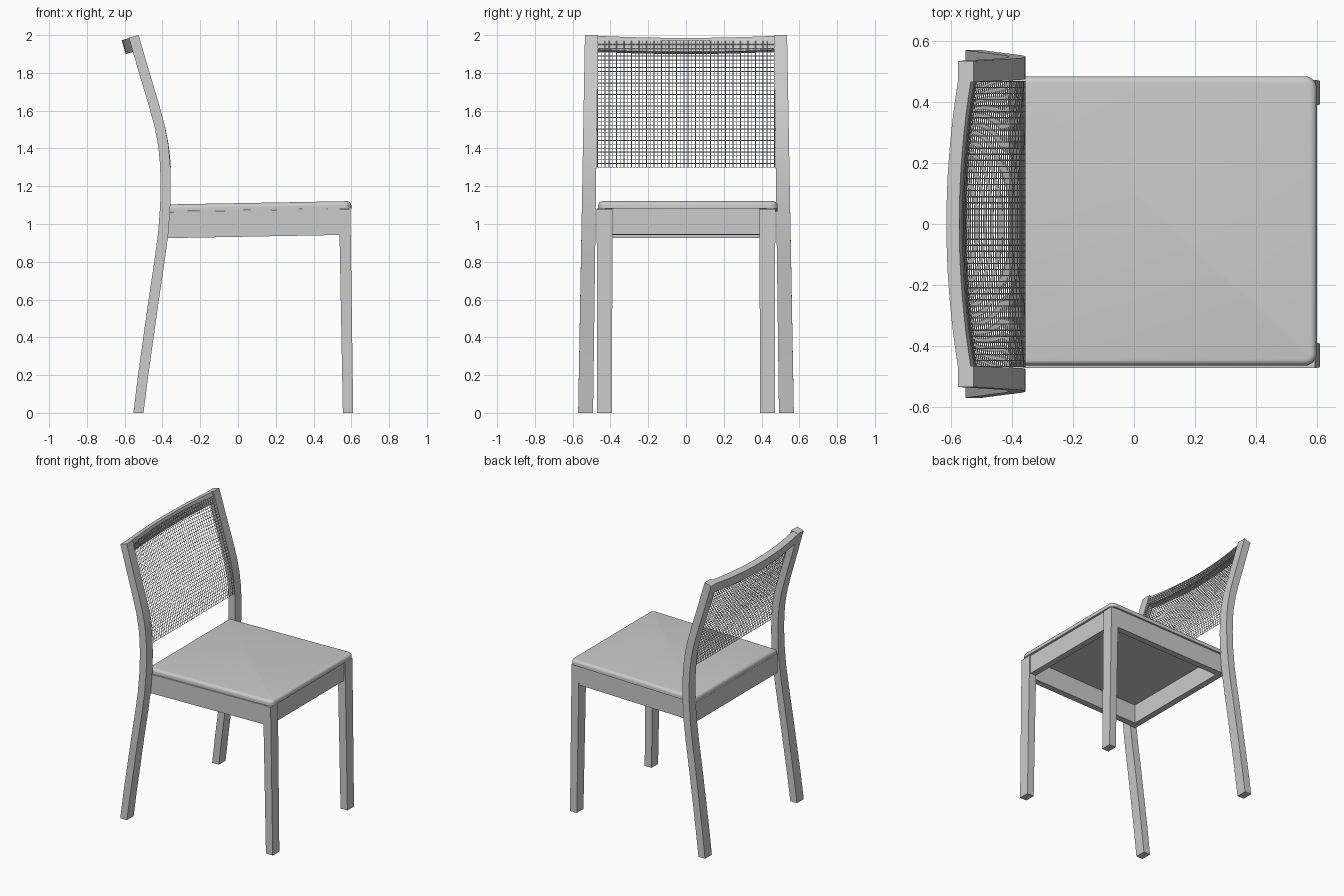
import bpy, bmesh
from mathutils import Vector

if "Cube" in bpy.data.objects:
    bpy.data.objects.remove(bpy.data.objects["Cube"], do_unlink=True)

# Side curve of the back posts: (height, x of the centre line)
CURVE = [(0, -0.527), (0.2, -0.502), (0.4, -0.474), (0.6, -0.446), (0.8, -0.416),
         (0.95, -0.396), (1.1, -0.385), (1.22, -0.383), (1.32, -0.386), (1.42, -0.396),
         (1.52, -0.415), (1.64, -0.448), (1.8, -0.496), (1.993, -0.552)]
BOW = 0.045
CANE_LOW, CANE_HIGH, CANE_SIDE = 1.3, 1.97, 0.468


def post_x(z):
    for (z0, x0), (z1, x1) in zip(CURVE, CURVE[1:]):
        if z <= z1:
            return x0 + (x1 - x0) * (z - z0) / (z1 - z0)
    return CURVE[-1][1]


def post_normal(z):
    a, b = max(z - 0.06, 0), min(z + 0.06, 1.993)
    return Vector((b - a, 0, post_x(a) - post_x(b))).normalized()


def add_mesh(name, bm, mirrored=False):
    bmesh.ops.recalc_face_normals(bm, faces=bm.faces)
    mesh = bpy.data.meshes.new(name)
    bm.to_mesh(mesh)
    bm.free()
    obj = bpy.data.objects.new(name, mesh)
    bpy.context.collection.objects.link(obj)
    if mirrored:
        mod = obj.modifiers.new("Mirror", 'MIRROR')
        mod.use_axis = (False, True, False)
    return obj


def loft(name, rings, mirrored=False):
    """Skin a row of four-cornered sections and cap both ends."""
    bm = bmesh.new()
    loops = [[bm.verts.new(p) for p in ring] for ring in rings]
    for low, high in zip(loops, loops[1:]):
        for i in range(4):
            j = (i + 1) % 4
            bm.faces.new((low[i], low[j], high[j], high[i]))
    bm.faces.new(loops[0])
    bm.faces.new(loops[-1])
    return add_mesh(name, bm, mirrored)


def smooth(obj):
    bpy.ops.object.select_all(action='DESELECT')
    obj.select_set(True)
    bpy.context.view_layer.objects.active = obj
    bpy.ops.object.shade_smooth_by_angle(angle=0.6)


def section_z(x0, x1, y0, y1, z):
    return [(x0, y0, z), (x1, y0, z), (x1, y1, z), (x0, y1, z)]


def section_x(x, y0, y1, z0, z1):
    return [(x, y0, z0), (x, y1, z0), (x, y1, z1), (x, y0, z1)]


# Curved back legs, rising into the backrest posts
rings = []
for z, x in CURVE:
    n = post_normal(z) * 0.027
    t = z / 2
    inner, outer = 0.492 - 0.026 * t, 0.571 - 0.036 * t
    ring = [Vector((x, y, z)) + n * s
            for s, y in ((-1, inner), (1, inner), (1, outer), (-1, outer))]
    if z == 0:
        for p in ring:
            p.z = 0
    rings.append(ring)
smooth(loft("back_legs", rings, True))

# Front legs
loft("front_legs", [section_z(0.555, 0.61, 0.393, 0.47, 0),
                    section_z(0.535, 0.595, 0.388, 0.473, 1.08)], True)

# Seat frame
loft("side_aprons", [section_x(-0.385, 0.425, 0.472, 0.925, 1.064),
                     section_x(0.54, 0.425, 0.472, 0.942, 1.082)], True)
loft("front_apron", [section_x(0.54, -0.39, 0.39, 0.943, 1.082),
                     section_x(0.585, -0.39, 0.39, 0.945, 1.083)])
loft("rear_apron", [section_x(-0.41, -0.475, 0.475, 0.925, 1.064),
                    section_x(-0.365, -0.475, 0.475, 0.926, 1.065)])

# Seat pad: rounded front corners, soft top edge, gentle rise to the front
bm = bmesh.new()
bmesh.ops.create_cube(bm, size=1)
for v in bm.verts:
    v.co = Vector((v.co.x * 1.01 + 0.095, v.co.y * 0.95 + 0.01, v.co.z * 0.038))
corners = [e for e in bm.edges if all(v.co.x > 0.5 for v in e.verts)
           and abs(e.verts[0].co.z - e.verts[1].co.z) > 0.01]
bmesh.ops.bevel(bm, geom=corners, offset=0.04, segments=6, profile=0.5, affect='EDGES')
rim = [e for e in bm.edges if all(v.co.z > 0.01 for v in e.verts)]
bmesh.ops.bevel(bm, geom=rim, offset=0.022, segments=5, profile=0.5, affect='EDGES')
for v in bm.verts:
    v.co.z += 1.093 + 0.018 * (v.co.x - 0.095)
smooth(add_mesh("seat", bm))

# Bowed top rail
n = post_normal(1.95)
up = Vector((-n.z, 0, n.x))
rings = []
for i in range(17):
    y = -0.475 + 0.95 * i / 16
    centre = Vector((post_x(1.955), y, 1.955)) - n * BOW * (1 - (y / 0.5) ** 2)
    rings.append([centre + n * a * 0.022 + up * b * 0.038
                  for a, b in ((-1, -1), (1, -1), (1, 1), (-1, 1))])
smooth(loft("top_rail", rings))


# Woven cane back
def cane_point(y, z):
    depth = BOW * min(1, (z - CANE_LOW) / 0.6) * (1 - (y / 0.5) ** 2)
    return (post_x(z) + 0.028 - depth, y, z)


def steps(a, b, count):
    return [a + (b - a) * i / (count - 1) for i in range(count)]


def add_strands(name, paths):
    curve = bpy.data.curves.new(name, 'CURVE')
    curve.dimensions = '3D'
    curve.bevel_depth = 0.002
    curve.bevel_resolution = 0
    for path in paths:
        spline = curve.splines.new('POLY')
        spline.points.add(len(path) - 1)
        for point, co in zip(spline.points, path):
            point.co = (*co, 1)
    bpy.context.collection.objects.link(bpy.data.objects.new(name, curve))


add_strands("cane_uprights", [[cane_point(y, z) for z in steps(CANE_LOW, CANE_HIGH, 16)]
                              for y in steps(-CANE_SIDE, CANE_SIDE, 48)])
add_strands("cane_crosswise", [[cane_point(y, z) for y in steps(-CANE_SIDE, CANE_SIDE, 17)]
                               for z in steps(CANE_LOW, CANE_HIGH, 34)])
